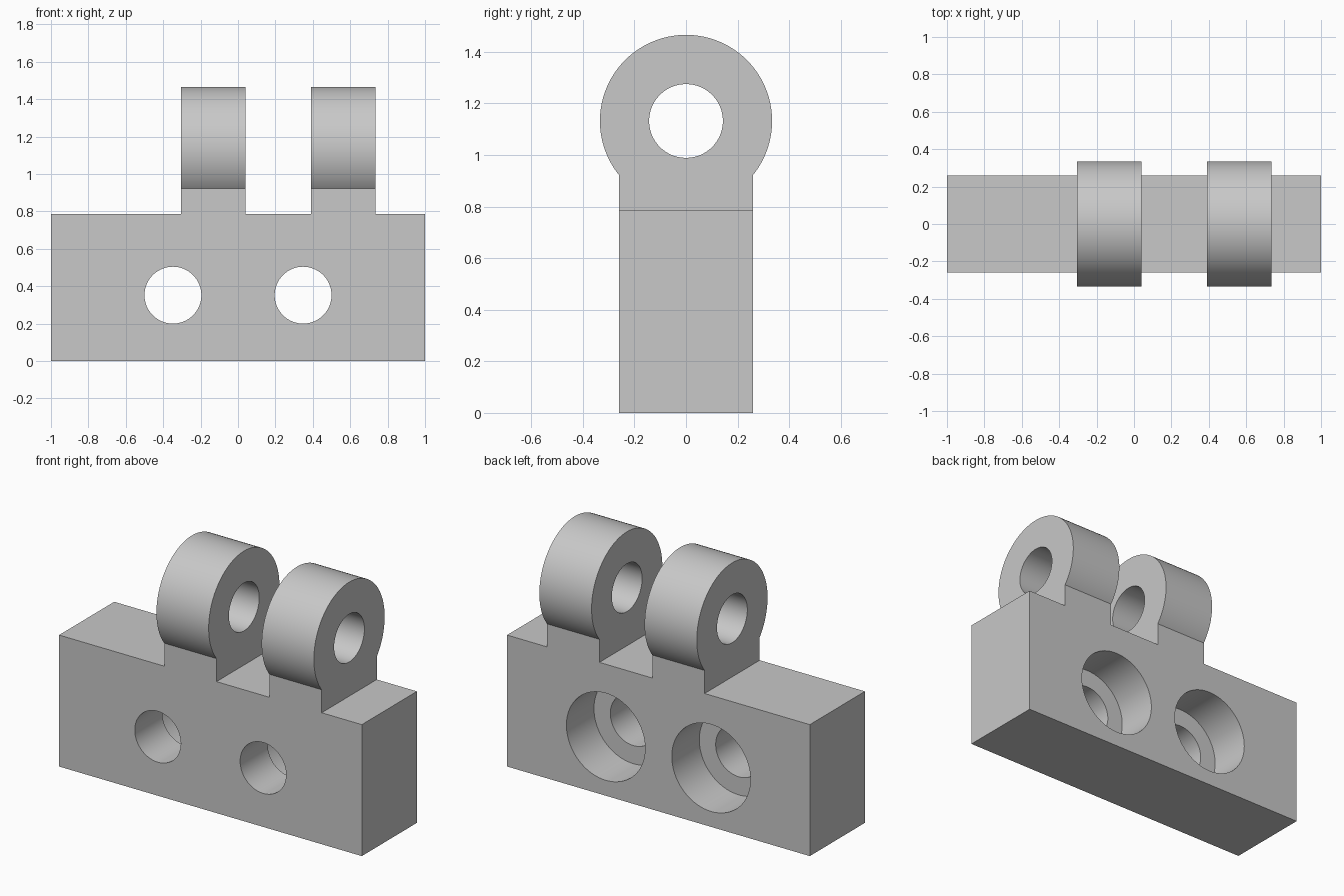
import bpy, bmesh
from math import pi
from mathutils import Matrix

if "Cube" in bpy.data.objects:
    bpy.data.objects.remove(bpy.data.objects["Cube"], do_unlink=True)

HALF_Y, TOP = 0.26, 0.785            # body half depth and height
LUGS = [(-0.305, 0.04), (0.39, 0.735)]
EYE_Z, EYE_R, PIN_R = 1.132, 0.334, 0.143
BOLT_X, BOLT_Z, BOLT_R, BORE_R = 0.348, 0.352, 0.152, 0.26

grey = bpy.data.materials.new("light grey")
grey.use_nodes = True
colour = (0.58, 0.58, 0.58, 1)
grey.diffuse_color = colour
grey.node_tree.nodes["Principled BSDF"].inputs["Base Color"].default_value = colour


def make_object(name, bm):
    mesh = bpy.data.meshes.new(name)
    bmesh.ops.recalc_face_normals(bm, faces=bm.faces)
    bm.to_mesh(mesh)
    bm.free()
    mesh.materials.append(grey)
    obj = bpy.data.objects.new(name, mesh)
    bpy.context.collection.objects.link(obj)
    return obj


def cylinder(name, radius, length, centre, axis):
    bm = bmesh.new()
    turn = Matrix.Rotation(pi / 2, 4, "Y" if axis == "X" else "X")
    bmesh.ops.create_cone(bm, cap_ends=True, segments=96, radius1=radius,
                          radius2=radius, depth=length,
                          matrix=Matrix.Translation(centre) @ turn)
    return make_object(name, bm)


def combine(target, tool, operation):
    mod = target.modifiers.new(tool.name, "BOOLEAN")
    mod.object, mod.operation, mod.solver = tool, operation, "EXACT"
    bpy.ops.object.select_all(action="DESELECT")
    bpy.context.view_layer.objects.active = target
    target.select_set(True)
    bpy.ops.object.modifier_apply(modifier=mod.name)
    bpy.data.objects.remove(tool, do_unlink=True)


# Body: front outline with the two lug necks, extruded through the depth
outline = [(-1, 0), (-1, TOP)]
for x0, x1 in LUGS:
    outline += [(x0, TOP), (x0, EYE_Z), (x1, EYE_Z), (x1, TOP)]
outline += [(1, TOP), (1, 0)]
bm = bmesh.new()
face = bm.faces.new([bm.verts.new((x, -HALF_Y, z)) for x, z in outline])
new = bmesh.ops.extrude_face_region(bm, geom=[face])["geom"]
bmesh.ops.translate(bm, vec=(0, 2 * HALF_Y, 0),
                    verts=[v for v in new if isinstance(v, bmesh.types.BMVert)])
body = make_object("hinge_bracket", bm)

# Round lug eyes
for x0, x1 in LUGS:
    combine(body, cylinder("lug_eye", EYE_R, x1 - x0, ((x0 + x1) / 2, 0, EYE_Z), "X"), "UNION")

# Pin hole through both eyes
combine(body, cylinder("pin_hole", PIN_R, 3, (0, 0, EYE_Z), "X"), "DIFFERENCE")

# Bolt holes with a wide counterbore from the back to mid depth
for x in (-BOLT_X, BOLT_X):
    combine(body, cylinder("bolt_hole", BOLT_R, 2, (x, 0, BOLT_Z), "Y"), "DIFFERENCE")
    combine(body, cylinder("counterbore", BORE_R, 1, (x, 0.5, BOLT_Z), "Y"), "DIFFERENCE")

bpy.ops.object.shade_smooth_by_angle(angle=pi / 6)
